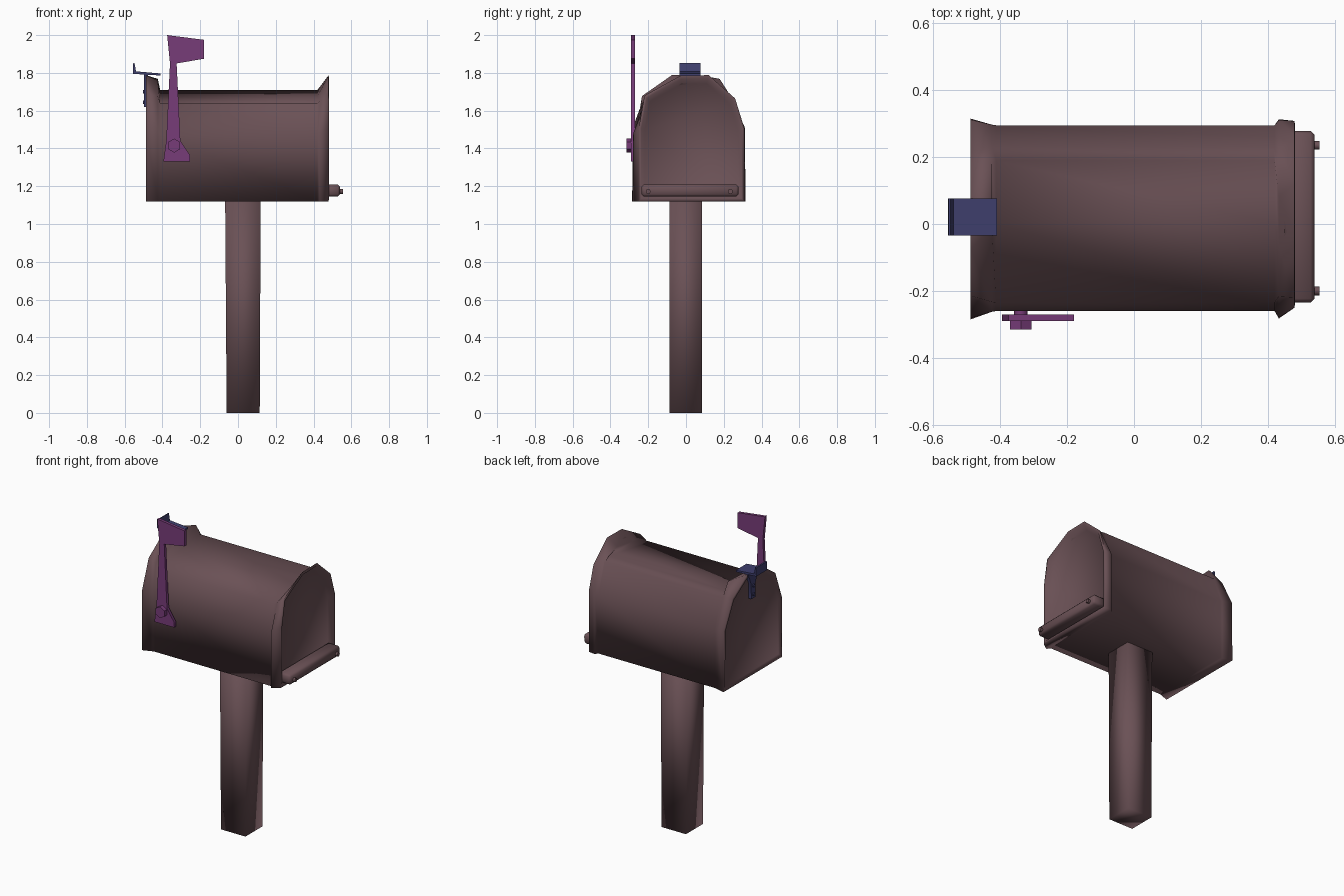
import bpy, bmesh, math
from mathutils import Matrix, Vector

if "Cube" in bpy.data.objects:
    bpy.data.objects.remove(bpy.data.objects["Cube"])


def material(name, rgb):
    m = bpy.data.materials.new(name)
    m.diffuse_color = (*rgb, 1)
    m.use_nodes = True
    m.node_tree.nodes["Principled BSDF"].inputs["Base Color"].default_value = m.diffuse_color
    return m


BROWN = material("dusty_brown", (0.145, 0.082, 0.092))
PURPLE = material("flag_purple", (0.185, 0.045, 0.19))
BLUE = material("latch_blue", (0.05, 0.05, 0.155))


def finish(bm, name, mat, angle):
    bmesh.ops.recalc_face_normals(bm, faces=bm.faces)
    mesh = bpy.data.meshes.new(name)
    bm.to_mesh(mesh)
    bm.free()
    mesh.materials.append(mat)
    ob = bpy.data.objects.new(name, mesh)
    bpy.context.collection.objects.link(ob)
    bpy.ops.object.select_all(action='DESELECT')
    ob.select_set(True)
    bpy.context.view_layer.objects.active = ob
    bpy.ops.object.shade_smooth_by_angle(angle=math.radians(angle))
    return ob


def loft(name, rings, mat, angle=35):
    """Closed solid through rings of equal point count."""
    bm = bmesh.new()
    vs = [[bm.verts.new(p) for p in r] for r in rings]
    n = len(vs[0])
    for a, b in zip(vs, vs[1:]):
        for i in range(n):
            j = (i + 1) % n
            bm.faces.new((a[i], a[j], b[j], b[i]))
    bm.faces.new(vs[0])
    bm.faces.new(vs[-1])
    return finish(bm, name, mat, angle)


def box(name, lo, hi, mat, bevel=0.0):
    bm = bmesh.new()
    bmesh.ops.create_cube(bm, size=1)
    for v in bm.verts:
        v.co = [(l + h) / 2 + c * (h - l) for l, h, c in zip(lo, hi, v.co)]
    if bevel:
        bmesh.ops.bevel(bm, geom=bm.edges[:], offset=bevel, segments=1, affect='EDGES')
    return finish(bm, name, mat, 50)


def peg(name, centre, axis, radius, depth, mat, sides=8):
    bm = bmesh.new()
    rot = Vector((0, 0, 1)).rotation_difference(Vector(axis)).to_matrix().to_4x4()
    bmesh.ops.create_cone(bm, cap_ends=True, segments=sides, radius1=radius,
                          radius2=radius, depth=depth,
                          matrix=Matrix.Translation(centre) @ rot)
    return finish(bm, name, mat, 50)


# Arched cross-sections (y, z); the body roof slopes gently towards -y
BODY = [(-.26, 1.12), (.295, 1.12), (.295, 1.5), (.23, 1.685),
        (.19, 1.71), (0, 1.679), (-.235, 1.64), (-.26, 1.47)]
BACK = [(-.285, 1.12), (.315, 1.12), (.312, 1.51), (.22, 1.69),
        (.07, 1.788), (-.075, 1.788), (-.215, 1.69), (-.282, 1.51)]
FRONT = [(-.25, 1.12), (.308, 1.12), (.308, 1.51), (.26, 1.665),
         (.12, 1.788), (-.03, 1.785), (-.22, 1.68), (-.25, 1.51)]


def section(x, rim, ty, tz):
    """Blend between body and rim, separately in width and height."""
    return [(x, a[0] + (b[0] - a[0]) * ty, a[1] + (b[1] - a[1]) * tz)
            for a, b in zip(BODY, rim)]


def inset(x, rim, s):
    return [(x, .02 + (y - .02) * s, 1.42 + (z - 1.42) * s) for y, z in rim]


# Mailbox shell: back panel, flared back rim, body, flared front rim, recessed door
loft("mailbox_shell", [
    inset(-.478, BACK, .92), inset(-.488, BACK, .94), section(-.488, BACK, 1, 1),
    section(-.425, BACK, .1, .75), section(-.412, BACK, 0, 0),
    section(.42, BACK, 0, 0), section(.433, BACK, .9, .2), section(.48, FRONT, 1, 1),
    inset(.481, FRONT, .95), inset(.45, FRONT, .88)], BROWN, 95)

# Square post
loft("post", [[(x0, -.088, z), (x1, -.088, z), (x1, .086, z), (x0, .086, z)]
              for x0, x1, z in ((-.06, .115, 0), (-.068, .12, 1.13))], BROWN, 95)

# Door hinge bar with bolts
box("hinge_bar", (.45, -.235, 1.145), (.54, .278, 1.21), BROWN, .012)
for side, y in (("left", -.2), ("right", .235)):
    peg("hinge_bolt_" + side, (.54, y, 1.172), (1, 0, 0), .013, .03, BROWN)

# Raised flag with pivot
FLAG = [(-.395, 1.33), (-.255, 1.33), (-.255, 1.365), (-.305, 1.44), (-.325, 1.85),
        (-.18, 1.875), (-.18, 1.975), (-.375, 2.0), (-.36, 1.85), (-.38, 1.44)]
loft("flag", [[(x, y, z) for x, z in FLAG] for y in (-.29, -.271)], PURPLE)
peg("flag_knob", (-.338, -.3, 1.415), (0, 1, 0), .037, .03, PURPLE, 6)
peg("flag_pivot", (-.338, -.265, 1.415), (0, 1, 0), .02, .02, PURPLE)

# Latch: top plate with upturned lip, tapering strap and rivets
LATCH = [(-.41, 1.786), (-.41, 1.797), (-.54, 1.808), (-.548, 1.853),
         (-.555, 1.85), (-.556, 1.795)]
loft("latch_plate", [[(x, y, z) for x, z in LATCH] for y in (-.034, .076)], BLUE)
STRAP = [(-.034, 1.795), (.076, 1.795), (.045, 1.72), (.042, 1.62), (0, 1.62), (-.003, 1.72)]
loft("latch_strap", [[(x, y, z) for y, z in STRAP] for x in (-.497, -.476)], BLUE)
for i, z in enumerate((1.645, 1.70)):
    peg(f"latch_rivet_{i + 1}", (-.498, .021, z), (1, 0, 0), .01, .012, BLUE)
